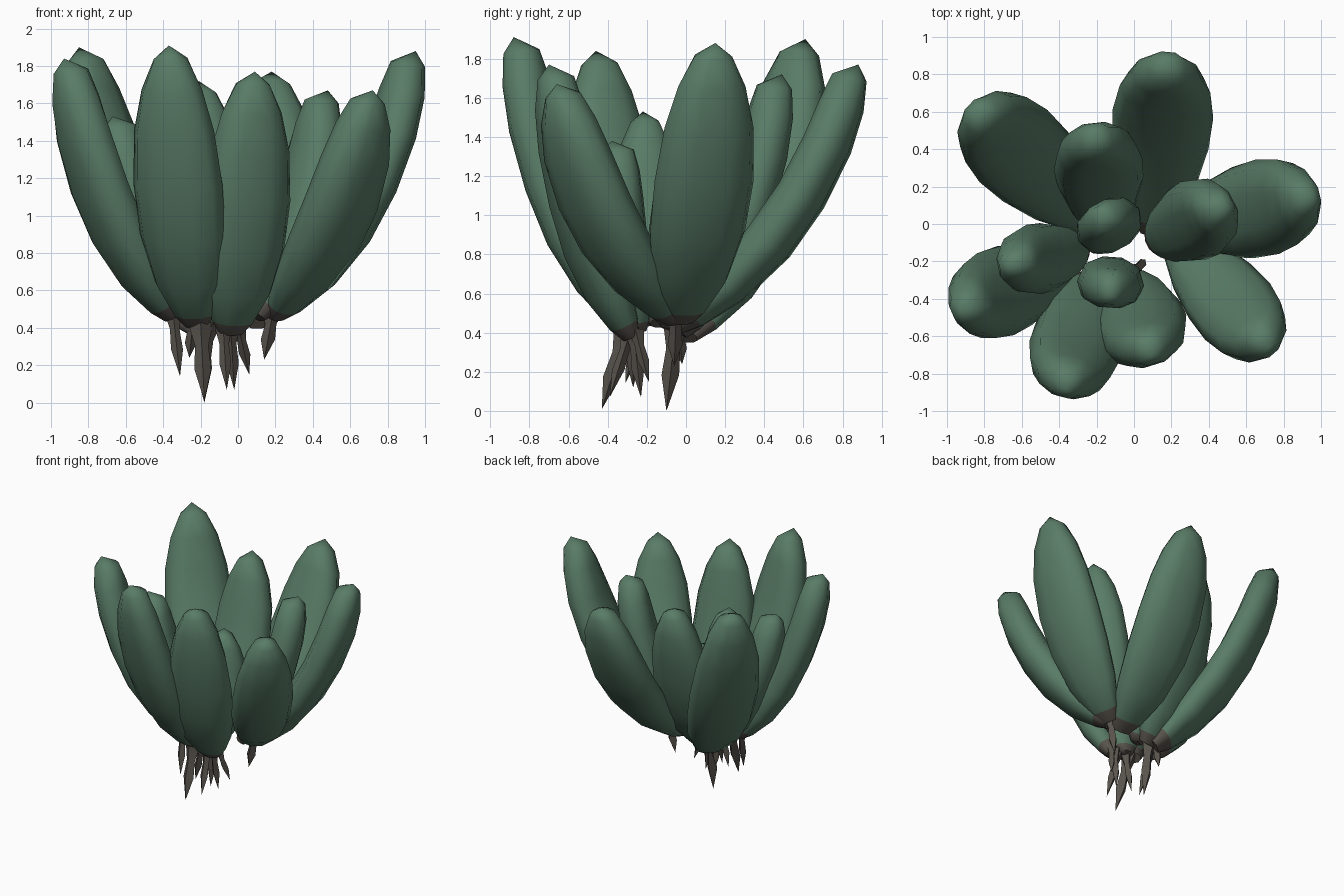
import bpy, bmesh, math
from mathutils import Vector

cube = bpy.data.objects.get("Cube")
if cube:
    bpy.data.objects.remove(cube, do_unlink=True)


def material(name, rgb):
    m = bpy.data.materials.new(name)
    m.use_nodes = True
    m.diffuse_color = (*rgb, 1)
    m.node_tree.nodes["Principled BSDF"].inputs["Base Color"].default_value = (*rgb, 1)
    return m


GREEN = material("leaf_green", (0.10, 0.20, 0.135))
BROWN = material("root_brown", (0.10, 0.088, 0.074))

# position along the leaf, width factor, thickness factor
PROFILE = [(0, .28, .32), (.06, .48, .55), (.2, .78, .85), (.38, .96, 1), (.56, 1, 1),
           (.74, .9, .98), (.87, .68, .9), (.96, .38, .7)]
SIDES = 10


def bridge(bm, rings, cap_start, cap_end):
    """Skin a list of vertex rings and close both ends."""
    n = len(rings[0])
    for k in range(len(rings) - 1):
        a, b = rings[k], rings[k + 1]
        for i in range(n):
            j = (i + 1) % n
            f = bm.faces.new((a[i], a[j], b[j], b[i]))
            f.material_index = 1 if k == 0 else 0
    for point, ring in ((cap_start, rings[0]), (cap_end, rings[-1])):
        pole = bm.verts.new(point)
        for i in range(n):
            f = bm.faces.new((pole, ring[i], ring[(i + 1) % n]))
            f.material_index = 1 if ring is rings[0] else 0


def finish(bm, name, mats):
    bmesh.ops.recalc_face_normals(bm, faces=bm.faces[:])
    me = bpy.data.meshes.new(name)
    bm.to_mesh(me)
    bm.free()
    for m in mats:
        me.materials.append(m)
    ob = bpy.data.objects.new(name, me)
    bpy.context.collection.objects.link(ob)
    bpy.ops.object.select_all(action='DESELECT')
    ob.select_set(True)
    bpy.context.view_layer.objects.active = ob
    bpy.ops.object.shade_smooth_by_angle(angle=math.radians(55))


def rounded(value):
    """Push a sine or cosine outward for a fuller, boxier oval."""
    return math.copysign(abs(value) ** .85, value)


def leaf(name, base, tip, width, thick=0.26):
    """Thick oval blade that leaves its base outward and bends upright."""
    base, tip = Vector(base), Vector(tip)
    outward = Vector((tip.x - base.x, tip.y - base.y, 0)).normalized()
    side = Vector((-outward.y, outward.x, 0))
    end = tip - outward * .03
    span = end - base
    mid = base + Vector((span.x * .8, span.y * .8, span.z * .38))
    bm = bmesh.new()
    rings = []
    for t, w, d in PROFILE:
        p = base * (1 - t) ** 2 + mid * (2 * t * (1 - t)) + end * t * t
        tangent = ((mid - base) * (1 - t) + (end - mid) * t).normalized()
        normal = side.cross(tangent)
        ring = []
        for i in range(SIDES):
            a = math.tau * i / SIDES
            ring.append(bm.verts.new(p + side * (rounded(math.cos(a)) * w * width / 2)
                                     + normal * (rounded(math.sin(a)) * d * thick / 2)))
        rings.append(ring)
    bridge(bm, rings, base, tip)
    finish(bm, name, (GREEN, BROWN))


def root(name, start, end, radius):
    """Four-sided spike, broad at the top, with a slight swelling halfway."""
    start, end = Vector(start), Vector(end)
    bm = bmesh.new()
    rings = []
    for t, r in ((0, 1.5), (.3, .8), (.6, 1)):
        p = start.lerp(end, t)
        rings.append([bm.verts.new(p + Vector((math.cos(a), math.sin(a), 0)) * r * radius)
                      for a in (math.tau * i / 4 for i in range(4))])
    bridge(bm, rings, start, end)
    finish(bm, name, (BROWN, BROWN))


# outer leaves
leaf("back_leaf", (.1, -.04, .43), (.18, .88, 1.77), .54)
leaf("back_right_leaf", (-.2, .0, .38), (-.85, .61, 1.9), .53)
leaf("left_leaf", (.21, -.03, .47), (.95, .15, 1.88), .52)
leaf("front_left_leaf", (.2, -.06, .47), (.72, -.66, 1.67), .46)
leaf("front_leaf", (-.04, -.28, .38), (.09, -.7, 1.77), .49)
leaf("front_right_leaf", (-.22, -.28, .42), (-.37, -.88, 1.91), .49)
leaf("right_leaf", (-.35, -.2, .46), (-.93, -.46, 1.84), .48)

# inner leaves
leaf("inner_back_leaf", (-.15, -.03, .4), (-.21, .49, 1.72), .48)
leaf("inner_left_leaf", (.1, -.1, .46), (.48, .1, 1.67), .44)
leaf("inner_right_leaf", (-.27, -.13, .45), (-.67, -.22, 1.53), .38)
leaf("centre_back_leaf", (-.09, -.09, .42), (-.17, .06, 1.25), .37, .22)
leaf("centre_front_leaf", (-.12, -.24, .4), (-.13, -.38, 1.38), .36, .24)

# roots: start, end, radius
ROOTS = [((-.2, -.3, .43), (-.18, -.43, .01), .045), ((-.08, -.28, .42), (-.06, -.39, .07), .032),
         ((-.04, -.27, .42), (-.02, -.23, .07), .032), ((0, -.26, .42), (.06, -.19, .15), .03),
         ((-.14, -.27, .42), (-.2, -.27, .12), .032), ((-.35, -.22, .5), (-.31, -.31, .14), .032),
         ((-.19, -.05, .46), (-.18, -.1, 0), .045), ((.19, -.05, .5), (.14, -.06, .23), .038),
         ((-.24, -.04, .44), (-.26, -.02, .24), .032)]
for i, (a, b, r) in enumerate(ROOTS):
    root(f"root_{i + 1}", a, b, r)
